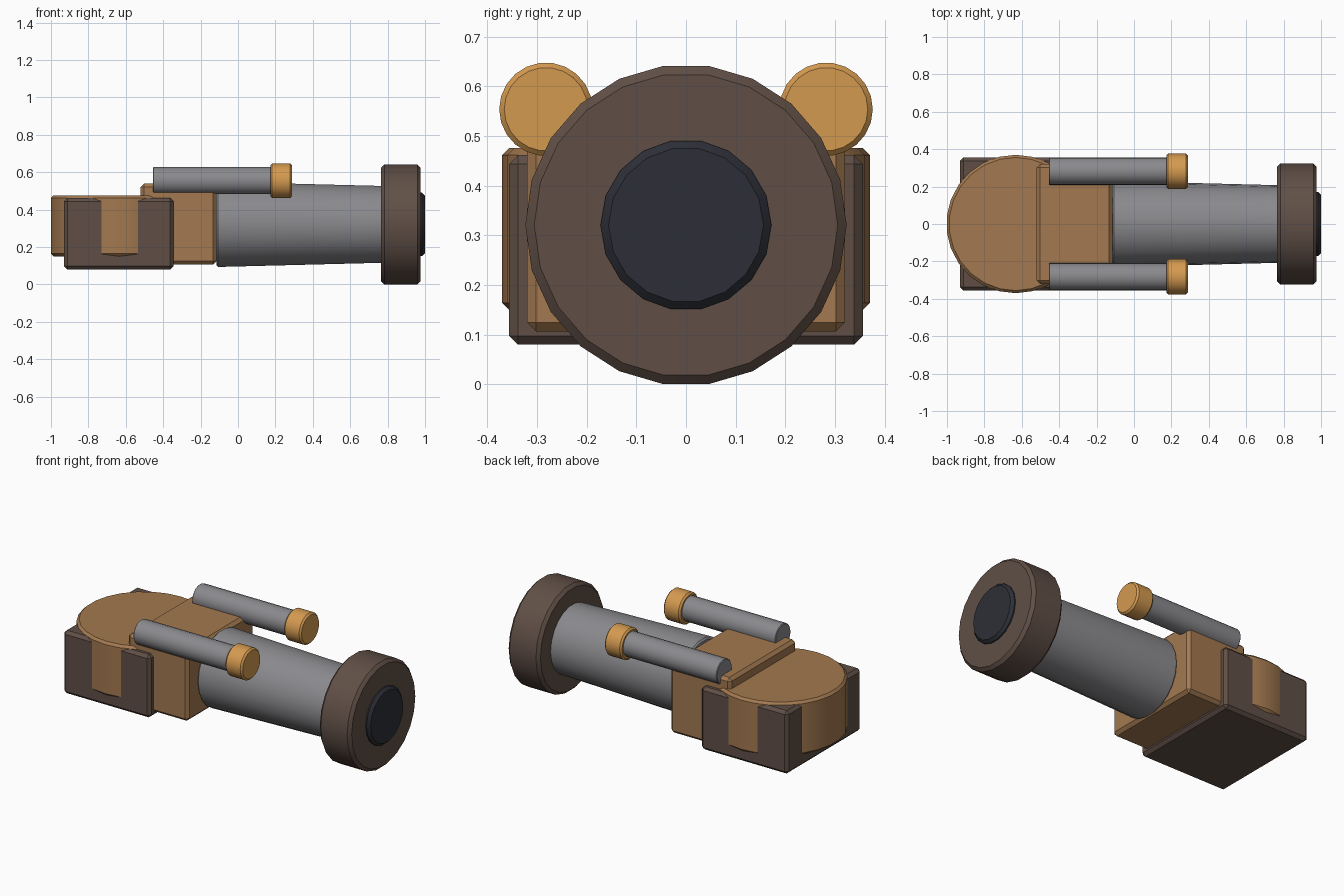
import bpy, bmesh, math
from mathutils import Vector

default = bpy.data.objects.get("Cube")
if default:
    bpy.data.objects.remove(default, do_unlink=True)


def material(name, srgb):
    """Flat colour from sRGB bytes, stored as linear values."""
    lin = [(c / 255 / 12.92) if c < 11 else ((c / 255 + 0.055) / 1.055) ** 2.4 for c in srgb]
    m = bpy.data.materials.new(name)
    m.use_nodes = True
    m.diffuse_color = (*lin, 1)
    m.node_tree.nodes["Principled BSDF"].inputs["Base Color"].default_value = (*lin, 1)
    return m


TAN = material("tan", (163, 121, 80))
BROWN = material("dark brown", (96, 79, 70))
GREY = material("steel grey", (138, 138, 142))
GOLD = material("gold", (212, 154, 80))
BLACK = material("near black", (45, 47, 55))


def finish(name, bm, mat):
    bmesh.ops.recalc_face_normals(bm, faces=bm.faces)
    mesh = bpy.data.meshes.new(name)
    bm.to_mesh(mesh)
    bm.free()
    mesh.materials.append(mat)
    ob = bpy.data.objects.new(name, mesh)
    bpy.context.collection.objects.link(ob)
    bpy.ops.object.select_all(action='DESELECT')
    ob.select_set(True)
    bpy.context.view_layer.objects.active = ob
    bpy.ops.object.shade_smooth_by_angle(angle=math.radians(30))
    return ob


def box(name, low, high, mat, chamfer=0.018):
    low, high = Vector(low), Vector(high)
    bm = bmesh.new()
    bmesh.ops.create_cube(bm, size=1)
    for v in bm.verts:
        v.co = (low + high) / 2 + v.co * (high - low)
    bmesh.ops.bevel(bm, geom=bm.edges[:], offset=chamfer, segments=1, affect='EDGES')
    return finish(name, bm, mat)


def drum(name, axis, start, end, r0, r1, centre, sides, mat, chamfer):
    """Chamfered cylinder or taper along x or z; a corner points along +y."""
    profile = [(start, r0 - chamfer), (start + chamfer, r0),
               (end - chamfer, r1), (end, r1 - chamfer)]
    bm = bmesh.new()
    rings = []
    for t, r in profile:
        ring = []
        for i in range(sides):
            a = math.tau * i / sides
            u, w = r * math.cos(a), r * math.sin(a)
            if axis == 'x':
                co = (t, centre[0] + u, centre[1] + w)
            else:
                co = (centre[0] + w, centre[1] + u, t)
            ring.append(bm.verts.new(co))
        rings.append(ring)
    for a, b in zip(rings, rings[1:]):
        for i in range(sides):
            j = (i + 1) % sides
            bm.faces.new((a[i], a[j], b[j], b[i]))
    bm.faces.new(rings[0])
    bm.faces.new(rings[-1])
    return finish(name, bm, mat)


# Mount: square base, round turret body and receiver block
box("base_block", (-0.93, -0.356, 0.08), (-0.345, 0.356, 0.462), BROWN)
drum("turret_disc", 'z', 0.15, 0.476, 0.37, 0.37, (-0.633, 0), 26, TAN, 0.014)
box("receiver_block", (-0.52, -0.32, 0.107), (-0.115, 0.32, 0.54), TAN)

# Barrel, muzzle ring and dark bore
AXIS = (0, 0.321)
drum("barrel", 'x', -0.115, 0.80, 0.23, 0.207, AXIS, 22, GREY, 0.009)
drum("muzzle_ring", 'x', 0.764, 0.977, 0.3235, 0.3235, AXIS, 22, BROWN, 0.018)
drum("bore", 'x', 0.93, 1.0, 0.172, 0.172, AXIS, 18, BLACK, 0.016)

# Twin side tubes with gold caps
for side, y in (("left", 0.282), ("right", -0.282)):
    # the model faces -y, so its back side is +y
    place = "back" if y > 0 else "front"
    drum(place + "_tube", 'x', -0.455, 0.22, 0.074, 0.074, (y, 0.555), 18, GREY, 0.004)
    drum(place + "_tube_cap", 'x', 0.173, 0.288, 0.094, 0.094, (y, 0.554), 22, GOLD, 0.01)
